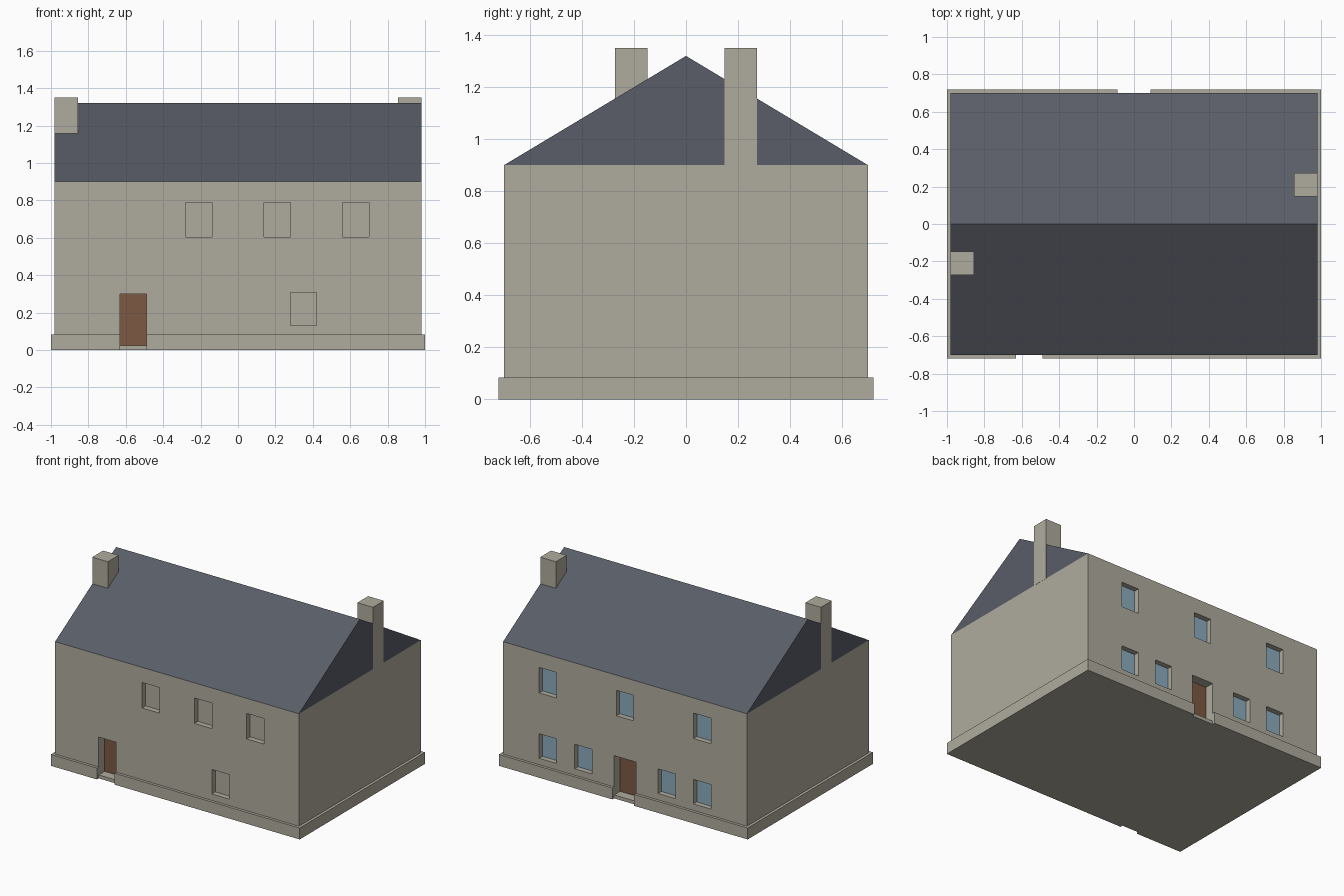
import bpy, bmesh

if "Cube" in bpy.data.objects:
    bpy.data.objects.remove(bpy.data.objects["Cube"])


def material(name, rgb):
    m = bpy.data.materials.new(name)
    m.diffuse_color = (*rgb, 1)
    m.use_nodes = True
    m.node_tree.nodes["Principled BSDF"].inputs["Base Color"].default_value = m.diffuse_color
    return m


STONE = material("stone", (0.43, 0.41, 0.34))
SLATE = material("slate", (0.10, 0.11, 0.135))
WOOD = material("door_wood", (0.20, 0.10, 0.055))
GLASS = material("window_glass", (0.26, 0.41, 0.52))


def box(name, x, y, z, mat=STONE):
    bm = bmesh.new()
    bmesh.ops.create_cube(bm, size=1)
    for v in bm.verts:
        v.co = [r[0] if c < 0 else r[1] for c, r in zip(v.co, (x, y, z))]
    # keep normals outward even when a range is given in reverse
    bmesh.ops.recalc_face_normals(bm, faces=bm.faces)
    return add(name, bm, mat)


def add(name, bm, mat):
    me = bpy.data.meshes.new(name)
    bm.to_mesh(me)
    bm.free()
    me.materials.append(mat)
    ob = bpy.data.objects.new(name, me)
    bpy.context.collection.objects.link(ob)
    return ob


def boolean(target, tool, operation):
    m = target.modifiers.new(operation.lower(), 'BOOLEAN')
    m.operation, m.object, m.solver = operation, tool, 'EXACT'
    bpy.context.view_layer.objects.active = target
    bpy.ops.object.modifier_apply(modifier=m.name)
    bpy.data.objects.remove(tool)


# Walls standing on a slightly wider plinth
walls = box("walls", (-0.98, 0.98), (-0.70, 0.70), (0, 0.90))
boolean(walls, box("plinth", (-1, 1), (-0.72, 0.72), (0, 0.083)), 'UNION')


def window(name, cx, z, side, glazed):
    x = (cx - 0.07, cx + 0.07)
    boolean(walls, box("cutter", x, (side * 0.66, side * 0.80), z), 'DIFFERENCE')
    if glazed:
        box(name, x, (side * 0.65, side * 0.662), z, GLASS)


def door(name, x, top, side):
    # gap through the plinth, then a deeper recess above the threshold
    boolean(walls, box("cutter", x, (side * 0.70, side * 0.80), (-0.1, top)), 'DIFFERENCE')
    boolean(walls, box("cutter", x, (side * 0.63, side * 0.80), (0.025, top)), 'DIFFERENCE')
    box(name, x, (side * 0.62, side * 0.632), (0.025, top), WOOD)


UPPER, LOWER = (0.605, 0.79), (0.13, 0.308)

# Front: blind windows and an offset door
for cx in (-0.21, 0.21, 0.63):
    window("front_upper_window", cx, UPPER, -1, False)
window("front_lower_window", 0.35, LOWER, -1, False)
door("front_door", (-0.63, -0.49), 0.30, -1)

# Back: glazed windows and a central door
for cx in (-0.62, 0, 0.62):
    window("back_upper_window", cx, UPPER, 1, True)
for cx in (-0.62, -0.335, 0.335, 0.62):
    window("back_lower_window", cx, LOWER, 1, True)
door("back_door", (-0.087, 0.087), 0.31, 1)

# Gabled roof: extruded triangle
bm = bmesh.new()
profile = [(-0.70, 0.90), (0.70, 0.90), (0, 1.32)]
face = bm.faces.new([bm.verts.new((-0.98, y, z)) for y, z in profile])
ext = bmesh.ops.extrude_face_region(bm, geom=[face], use_keep_orig=True)
for v in ext["geom"]:
    if isinstance(v, bmesh.types.BMVert):
        v.co.x = 0.98
bmesh.ops.recalc_face_normals(bm, faces=bm.faces)
add("roof", bm, SLATE)

# Chimneys on opposite gable ends and opposite slopes
for name, s in (("right_chimney", 1), ("left_chimney", -1)):
    box(name, (s * 0.856, s * 0.981), (s * 0.148, s * 0.272), (0.90, 1.35))
